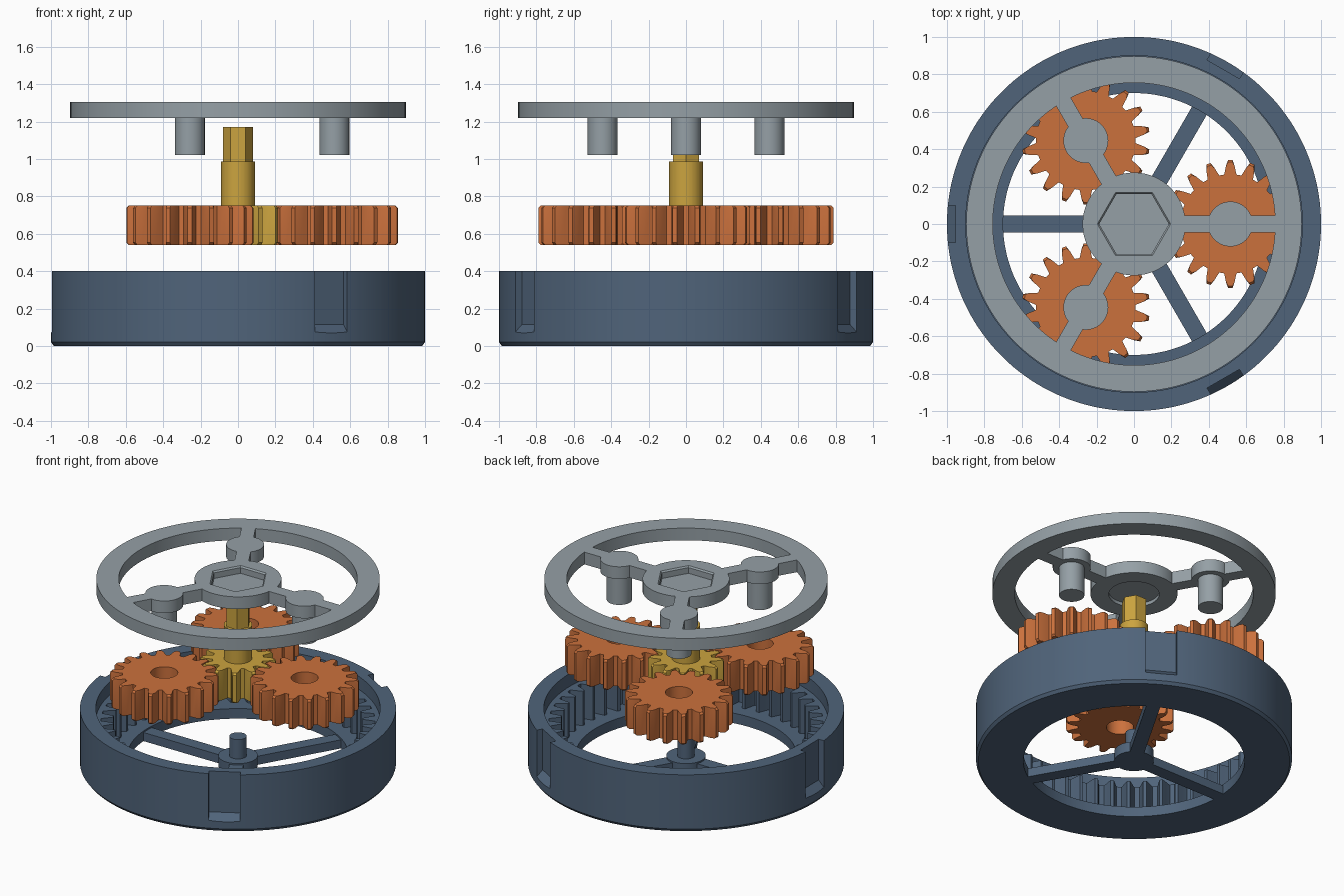
import bpy, bmesh, math
from mathutils import Matrix

if "Cube" in bpy.data.objects:
    bpy.data.objects.remove(bpy.data.objects["Cube"])


def material(name, rgb):
    m = bpy.data.materials.new(name)
    m.use_nodes = True
    m.diffuse_color = (*rgb, 1)
    m.node_tree.nodes["Principled BSDF"].inputs["Base Color"].default_value = (*rgb, 1)
    return m


BLUE = material("slate blue", (0.08, 0.127, 0.195))
GREY = material("light grey", (0.30, 0.35, 0.38))
ORANGE = material("orange", (0.60, 0.165, 0.046))
GOLD = material("gold", (0.60, 0.37, 0.05))


def finish(name, bm, mat, spin=0.0):
    """Turn a bmesh into a named object, spun about the z axis."""
    bmesh.ops.recalc_face_normals(bm, faces=bm.faces)
    bm.transform(Matrix.Rotation(math.radians(spin), 4, "Z"))
    mesh = bpy.data.meshes.new(name)
    bm.to_mesh(mesh)
    bm.free()
    mesh.materials.append(mat)
    ob = bpy.data.objects.new(name, mesh)
    bpy.context.collection.objects.link(ob)
    smooth(ob)
    return ob


def activate(ob):
    bpy.ops.object.select_all(action="DESELECT")
    ob.select_set(True)
    bpy.context.view_layer.objects.active = ob


def smooth(ob):
    activate(ob)
    bpy.ops.object.shade_smooth_by_angle(angle=math.radians(25))


def loft(name, mat, angles, sections, closed=True, offset=0.0, spin=0.0):
    """Skin stacked sections (radius or list of radii, z); closed makes a tube, else capped."""
    bm = bmesh.new()
    n = len(angles)
    loops = []
    for radii, z in sections:
        if not isinstance(radii, list):
            radii = [radii] * n
        loops.append([bm.verts.new((offset + r * math.cos(a), r * math.sin(a), z))
                      for a, r in zip(angles, radii)])
    pairs = list(zip(loops, loops[1:]))
    if closed:
        pairs.append((loops[-1], loops[0]))
    else:
        bm.faces.new(loops[0])
        bm.faces.new(loops[-1])
    for lo, hi in pairs:
        for i in range(n):
            j = (i + 1) % n
            bm.faces.new((lo[i], lo[j], hi[j], hi[i]))
    return finish(name, bm, mat, spin)


def even(n):
    return [math.tau * i / n for i in range(n)]


def cylinder(name, mat, r, z0, z1, sides=48, offset=0.0, spin=0.0):
    return loft(name, mat, even(sides), [(r, z0), (r, z1)], False, offset, spin)


def bar(name, mat, profile, width, spin):
    """Extrude an (x, z) profile across y, then spin it."""
    bm = bmesh.new()
    a, b = [[bm.verts.new((x, y, z)) for x, z in profile] for y in (-width / 2, width / 2)]
    bm.faces.new(a)
    bm.faces.new(b)
    for i in range(len(a)):
        j = (i + 1) % len(a)
        bm.faces.new((a[i], a[j], b[j], b[i]))
    return finish(name, bm, mat, spin)


def box_profile(x0, x1, z0, z1):
    return [(x0, z0), (x1, z0), (x1, z1), (x0, z1)]


# Half of one tooth: (fraction of pitch, fraction of tooth height)
HALF = [(0.36, 0), (0.30, 0.2), (0.21, 0.6), (0.10, 1)]
TOOTH = [(-p, h) for p, h in HALF] + HALF[::-1]


def teeth(count, root, tip, phase=0.0):
    """Angles and radii around a toothed outline; phase is in pitches."""
    angles, radii = [], []
    for k in range(count):
        for p, h in TOOTH:
            angles.append(math.tau * (k + phase + p) / count)
            radii.append(root + (tip - root) * h)
    return angles, radii


def toothed_sides(radii, z0, z1, bevel=0.012):
    clipped = [min(r, max(radii) - bevel) for r in radii]
    return [(clipped, z0), (radii, z0 + bevel), (radii, z1 - bevel), (clipped, z1)]


# Housing with internal ring gear and a seat for the carrier
FLOOR, SEAT, RIM = 0.07, 0.31, 0.40
angles, radii = teeth(48, 0.867, 0.79)
housing = loft("ring_gear_housing", BLUE, angles, [
    (0.985, 0), (1.0, 0.02), (1.0, RIM), (0.9, RIM), (0.9, SEAT),
    (radii, SEAT), (radii, FLOOR), (0.7, FLOOR), (0.7, 0)])

# Three ramped notches in the outer wall
for spin in (60, 180, 300):
    cutter = bar("notch_cutter", BLUE,
                 [(0.955, 0.115), (1.1, -0.03), (1.1, 0.5), (0.955, 0.5)], 0.2, spin)
    cutter.hide_render = True
    mod = housing.modifiers.new("notch", "BOOLEAN")
    mod.operation = "DIFFERENCE"
    mod.solver = "EXACT"
    mod.object = cutter
    activate(housing)
    bpy.ops.object.modifier_apply(modifier=mod.name)
    bpy.data.objects.remove(cutter)
smooth(housing)

# Housing spokes, hub and centre pin
for i, spin in enumerate((60, 180, 300)):
    bar(f"housing_spoke_{i + 1}", BLUE, box_profile(0.05, 0.71, 0, 0.06), 0.09, spin)
cylinder("housing_hub", BLUE, 0.125, 0, 0.07)
cylinder("housing_pin", BLUE, 0.055, 0.06, 0.205)

# Gear set
Z0, Z1, ORBIT = 0.54, 0.75, 0.515
angles, radii = teeth(18, 0.266, 0.343, 0.5)
for i in range(3):
    loft(f"planet_gear_{i + 1}", ORANGE, angles,
         [(0.086, Z0)] + toothed_sides(radii, Z0, Z1) + [(0.086, Z1)],
         offset=ORBIT, spin=120 * i)

angles, radii = teeth(12, 0.163, 0.24)
loft("sun_gear", GOLD, angles,
     [(0.06, 0.74), (0.06, Z0)] + toothed_sides(radii, Z0, Z1) + [(0.09, Z1), (0.09, 0.985)],
     closed=False)
cylinder("hex_shaft", GOLD, 0.08, 0.98, 1.17, sides=6)

# Carrier ring, hub with hexagonal socket, spokes and pins
C0, C1 = 1.22, 1.305
loft("carrier_ring", GREY, even(128), [(0.897, C0), (0.897, C1), (0.755, C1), (0.755, C0)])


def hexagon(r):
    sixth = math.pi / 3
    return [r * math.cos(sixth / 2) / math.cos((math.tau * i / 96 + 1e-6) % sixth - sixth / 2)
            for i in range(96)]


loft("carrier_hub", GREY, even(96), [
    (0.16, 1.243), (0.16, C0), (0.275, C0), (0.275, C1),
    (hexagon(0.196), C1), (hexagon(0.186), C1 - 0.01), (hexagon(0.186), 1.255)], closed=False)
for i in range(3):
    spin = 120 * i
    bar(f"carrier_spoke_{i + 1}", GREY, box_profile(0.26, 0.77, C0, C1), 0.09, spin)
    cylinder(f"carrier_boss_{i + 1}", GREY, 0.12, C0, C1, offset=ORBIT, spin=spin)
    cylinder(f"carrier_pin_{i + 1}", GREY, 0.08, 1.02, C0 + 0.02, offset=ORBIT, spin=spin)
